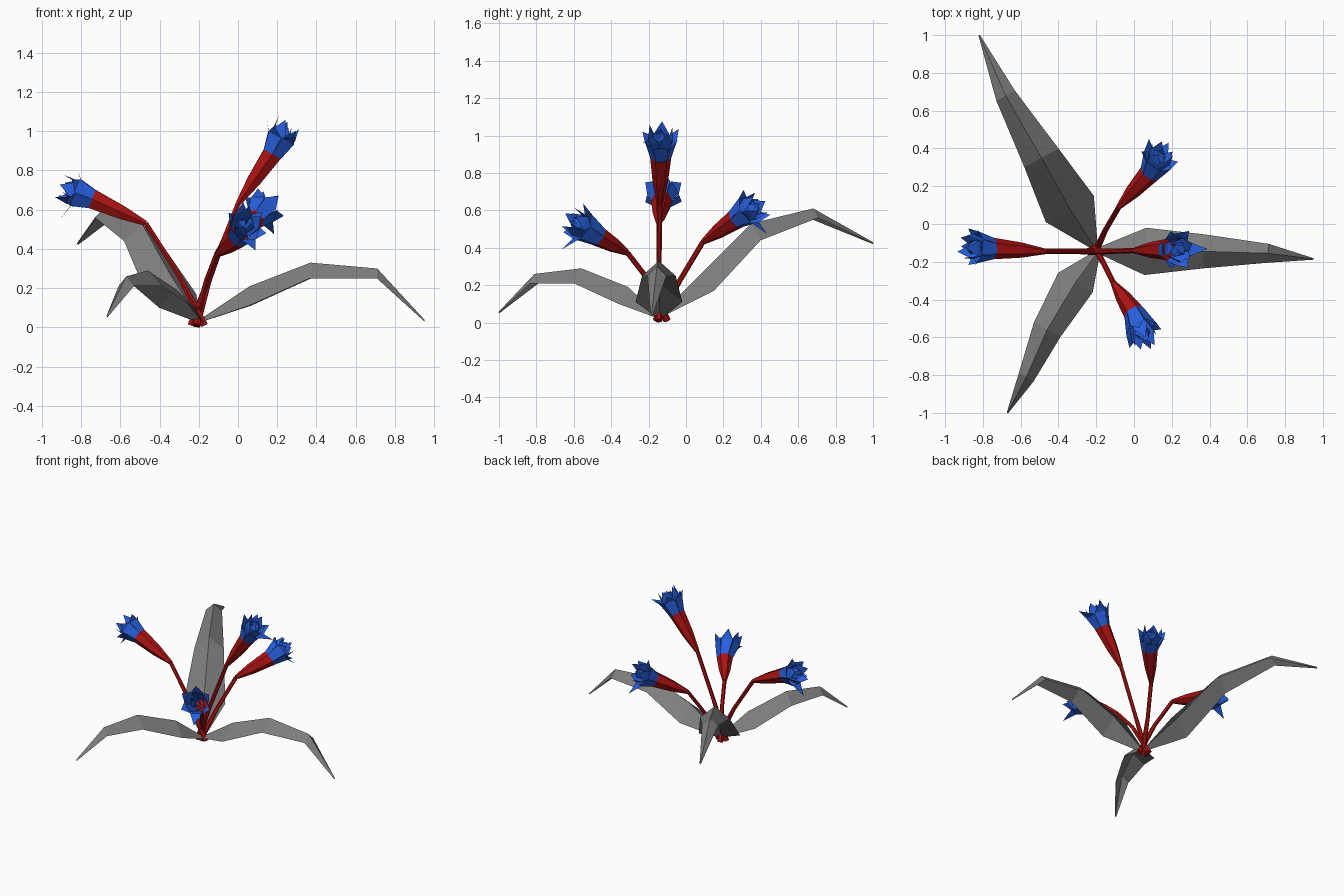
import bpy, bmesh, math, random
from mathutils import Vector

random.seed(4)
cube = bpy.data.objects.get("Cube")
if cube:
    bpy.data.objects.remove(cube, do_unlink=True)


def material(name, rgb):
    m = bpy.data.materials.new(name)
    m.use_nodes = True
    m.diffuse_color = (*rgb, 1)
    m.node_tree.nodes["Principled BSDF"].inputs["Base Color"].default_value = (*rgb, 1)
    return m


GRAY = material("leaf gray", (0.21, 0.21, 0.21))
RED = material("stem red", (0.41, 0.006, 0.006))
BLUE = material("petal blue", (0.02, 0.115, 0.72))


def finish(name, bm, mat, fix_normals=True):
    if fix_normals:
        bmesh.ops.recalc_face_normals(bm, faces=bm.faces)
    mesh = bpy.data.meshes.new(name)
    bm.to_mesh(mesh)
    bm.free()
    mesh.materials.append(mat)
    obj = bpy.data.objects.new(name, mesh)
    bpy.context.collection.objects.link(obj)


def leaf(name, stations):
    """Folded strip: each station is ridge x, y, z, half width and edge drop."""
    bm = bmesh.new()
    heading = Vector(stations[-1][:2]) - Vector(stations[0][:2])
    side = Vector((-heading.y, heading.x, 0)).normalized()
    rows = []
    for x, y, z, half, drop in stations:
        ridge, down = Vector((x, y, z)), Vector((0, 0, -drop))
        rows.append([bm.verts.new(p) for p in
                     (ridge + side * half + down, ridge, ridge - side * half + down)])
    for a, b in zip(rows, rows[1:]):
        for i in range(2):
            bm.faces.new((a[i], a[i + 1], b[i + 1], b[i]))
    bmesh.ops.recalc_face_normals(bm, faces=bm.faces)
    if sum(f.normal.z for f in bm.faces) < 0:
        bmesh.ops.reverse_faces(bm, faces=bm.faces)
    finish(name, bm, mat=GRAY, fix_normals=False)


def tube(name, path, radii, side, sides=6):
    """Tapered six-sided tube through the path."""
    bm = bmesh.new()
    rings = []
    for i, (p, r) in enumerate(zip(path, radii)):
        axis = (path[min(i + 1, len(path) - 1)] - path[max(i - 1, 0)]).normalized()
        up = axis.cross(side).normalized()
        rings.append([bm.verts.new(p + r * (math.cos(t) * side + math.sin(t) * up))
                      for t in (math.tau * k / sides for k in range(sides))])
    for a, b in zip(rings, rings[1:]):
        for k in range(sides):
            n = (k + 1) % sides
            bm.faces.new((a[k], a[n], b[n], b[k]))
    bm.faces.new(rings[0])
    bm.faces.new(rings[-1])
    finish(name, bm, RED)


def petal_ring(bm, place, count, phase, base, shoulder, tip, jitter, long_tip=None):
    """Pointed petals; base, shoulder and tip are (radius, distance along axis)."""
    for k in range(count):
        a = phase + math.tau * k / count
        w = math.pi / count
        tr, th = long_tip if long_tip and k == 0 else tip
        th += random.uniform(-jitter, jitter)
        v = [bm.verts.new(place(*p)) for p in (
            (base[0], a - w, base[1]), (base[0], a + w, base[1]),
            (shoulder[0], a + w * 0.95, shoulder[1]), (tr, a, th),
            (shoulder[0], a - w * 0.95, shoulder[1]))]
        bm.faces.new((v[0], v[1], v[2], v[4]))
        bm.faces.new((v[4], v[2], v[3]))


def flower(name, root, middle, neck, throat, rim):
    root, middle, neck, throat, rim = map(Vector, (root, middle, neck, throat, rim))
    flat = rim - root
    side = Vector((-flat.y, flat.x, 0)).normalized()
    tube(name + "_stem", [root, middle, neck], [0.02, 0.014, 0.014], side)
    # Red trumpet
    belly = neck.lerp(throat, 0.45)
    tube(name + "_trumpet", [neck, belly, throat], [0.015, 0.04, 0.057], side)
    # Blue head, with its longest petal hanging low
    axis = (rim - throat).normalized()
    up = axis.cross(side)
    length = (rim - throat).length

    def place(r, angle, along):
        return throat + axis * along + r * (math.cos(angle) * side + math.sin(angle) * up)

    bm = bmesh.new()
    low = -math.pi / 2
    petal_ring(bm, place, 6, low, (0.056, -0.005), (0.085, length * 0.7),
               (0.112, length), 0.015, (0.165, length))
    petal_ring(bm, place, 5, low + 0.5, (0.04, 0.03), (0.07, length * 0.85),
               (0.065, length + 0.04), 0.015)
    petal_ring(bm, place, 4, low + 0.2, (0.02, 0.04), (0.045, length * 0.9),
               (0.02, length + 0.03), 0.01)
    finish(name + "_petals", bm, BLUE, fix_normals=False)


# Three arching leaves
leaf("side_leaf", [(-0.18, -0.14, 0.05, 0.02, 0.02), (0.06, -0.145, 0.21, 0.125, 0.1),
                   (0.37, -0.145, 0.33, 0.09, 0.08), (0.71, -0.155, 0.3, 0.05, 0.05),
                   (0.95, -0.185, 0.04, 0.004, 0.01)])
leaf("back_leaf", [(-0.21, -0.12, 0.06, 0.02, 0.02), (-0.34, 0.08, 0.26, 0.145, 0.09),
                   (-0.49, 0.35, 0.53, 0.103, 0.09), (-0.68, 0.68, 0.61, 0.056, 0.05),
                   (-0.82, 1.0, 0.43, 0.004, 0.01)])
leaf("front_leaf", [(-0.2, -0.16, 0.05, 0.02, 0.02), (-0.31, -0.31, 0.19, 0.105, 0.09),
                    (-0.46, -0.56, 0.29, 0.08, 0.08), (-0.57, -0.81, 0.26, 0.045, 0.05),
                    (-0.67, -1.0, 0.06, 0.004, 0.01)])

# Four trumpet flowers
flower("right_flower", (-0.17, -0.145, 0.01), (-0.31, -0.145, 0.28), (-0.47, -0.145, 0.53),
       (-0.745, -0.13, 0.655), (-0.865, -0.12, 0.70))
flower("tall_flower", (-0.24, -0.145, 0.01), (-0.13, -0.145, 0.3), (0.0, -0.14, 0.63),
       (0.175, -0.135, 0.885), (0.24, -0.135, 1.0))
flower("front_flower", (-0.22, -0.1, 0.01), (-0.16, -0.21, 0.24), (-0.11, -0.31, 0.37),
       (0.0, -0.47, 0.46), (0.05, -0.59, 0.535))
flower("back_flower", (-0.21, -0.16, 0.01), (-0.15, -0.03, 0.23), (-0.08, 0.09, 0.43),
       (0.085, 0.27, 0.555), (0.14, 0.365, 0.62))
